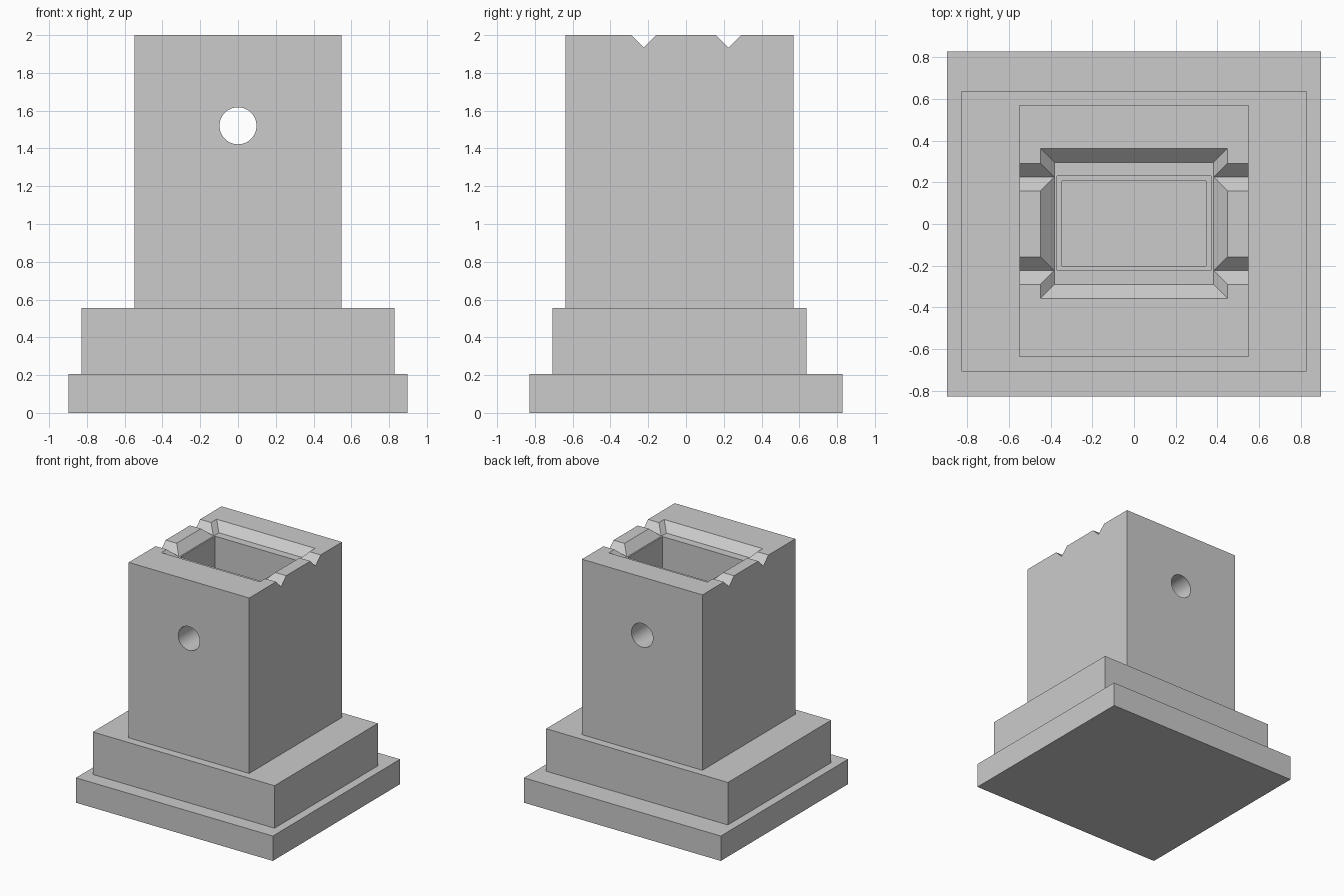
import bpy
import bmesh
from math import radians
from mathutils import Matrix, Vector

cube = bpy.data.objects.get("Cube")
if cube:
    bpy.data.objects.remove(cube, do_unlink=True)

grey = bpy.data.materials.new("stone_grey")
grey.use_nodes = True
colour = (0.6, 0.6, 0.6, 1)
grey.diffuse_color = colour
grey.node_tree.nodes["Principled BSDF"].inputs["Base Color"].default_value = colour


def finish(name, bm):
    bmesh.ops.recalc_face_normals(bm, faces=bm.faces)
    mesh = bpy.data.meshes.new(name)
    bm.to_mesh(mesh)
    bm.free()
    mesh.materials.append(grey)
    obj = bpy.data.objects.new(name, mesh)
    bpy.context.collection.objects.link(obj)
    return obj


def block(name, x, y0, y1, z0, z1, flare=0):
    """Box symmetric in x; flare widens its top on every side."""
    bm = bmesh.new()
    for z, f in ((z0, 0), (z1, flare)):
        for sx in (-1, 1):
            for y in (y0 - f, y1 + f):
                bm.verts.new((sx * (x + f), y, z))
    bmesh.ops.convex_hull(bm, input=bm.verts)
    bmesh.ops.dissolve_limit(bm, angle_limit=0.01, verts=bm.verts, edges=bm.edges)
    return finish(name, bm)


def prism(name, y):
    """V-shaped bar along x that cuts a groove in the rim."""
    bm = bmesh.new()
    face = bm.faces.new([bm.verts.new((-0.7, y + dy, z))
                         for dy, z in ((0, 1.934), (0.166, 2.1), (-0.166, 2.1))])
    side = bmesh.ops.extrude_face_region(bm, geom=[face])["geom"]
    bmesh.ops.translate(bm, vec=Vector((1.4, 0, 0)),
                        verts=[v for v in side if isinstance(v, bmesh.types.BMVert)])
    return finish(name, bm)


def cut(obj, cutters):
    bpy.context.view_layer.objects.active = obj
    for cutter in cutters:
        mod = obj.modifiers.new("cut", "BOOLEAN")
        mod.operation = "DIFFERENCE"
        mod.solver = "EXACT"
        mod.object = cutter
        bpy.ops.object.modifier_apply(modifier=mod.name)
        bpy.data.objects.remove(cutter, do_unlink=True)


# Stepped foot, with the shaft continuing into the upper step
base_slab = block("base_slab", 0.897, -0.828, 0.828, 0, 0.205)
plinth = block("plinth", 0.828, -0.707, 0.637, 0.205, 0.555)
cut(plinth, [block("lower_shaft", 0.345, -0.202, 0.207, 0.1, 0.7)])

# Tower with shaft, flared rim recess, grooves and a cross hole
tower = block("tower", 0.549, -0.638, 0.57, 0.555, 2)
bm = bmesh.new()
bmesh.ops.create_cone(bm, cap_ends=True, segments=48, radius1=0.098, radius2=0.098,
                      depth=2, matrix=Matrix.Translation((0, 0, 1.52)) @ Matrix.Rotation(radians(90), 4, "X"))
hole = finish("cross_hole", bm)
cut(tower, [
    block("shaft", 0.37, -0.222, 0.23, 0.4, 2.2),
    block("rim_recess", 0.381, -0.289, 0.295, 1.932, 2.1, 0.168),
    prism("front_groove", -0.223),
    prism("back_groove", 0.225),
    hole,
])

for obj in (base_slab, plinth, tower):
    bpy.ops.object.select_all(action="DESELECT")
    obj.select_set(True)
    bpy.context.view_layer.objects.active = obj
    bpy.ops.object.shade_smooth_by_angle(angle=radians(30))
